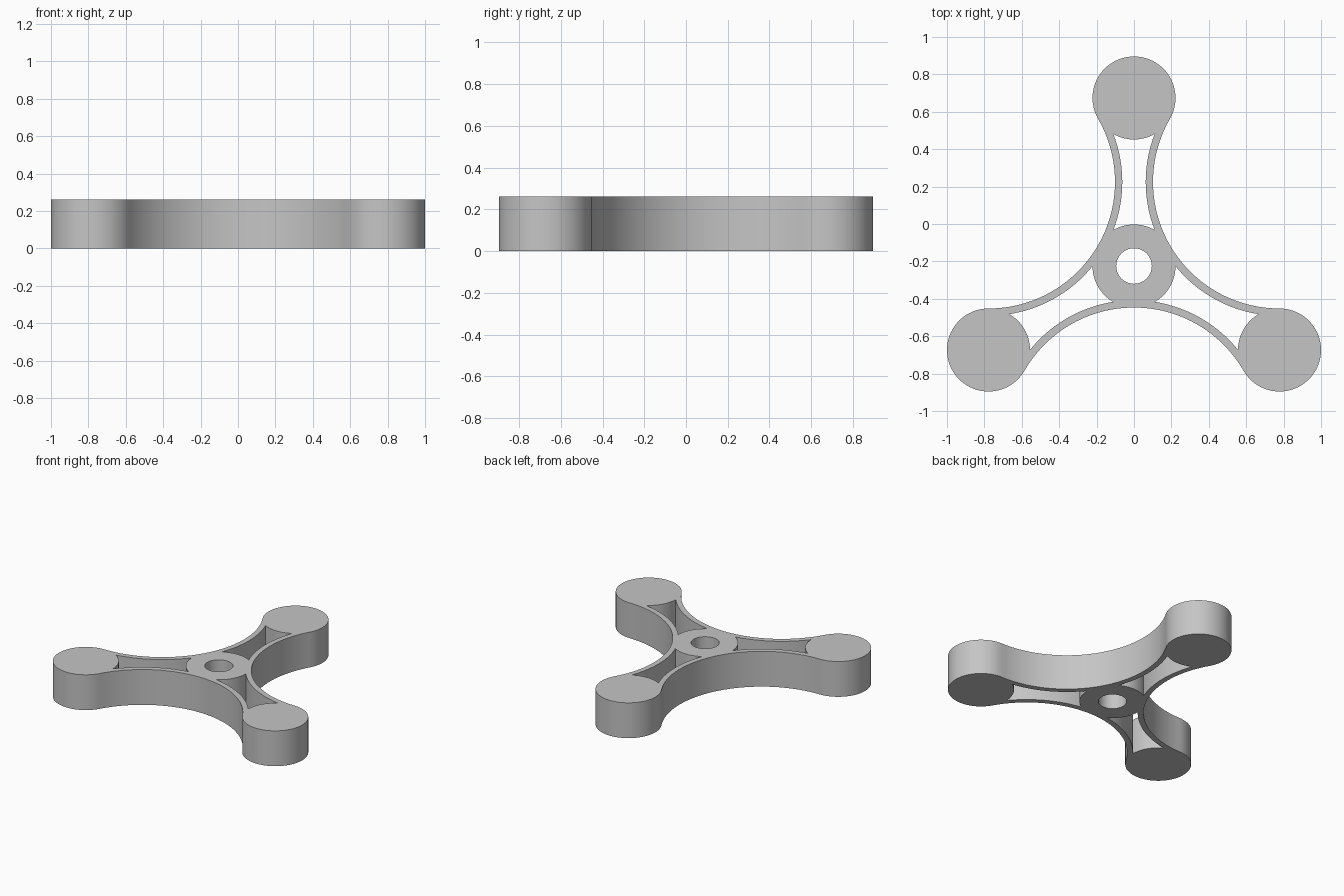
import bpy, bmesh
from math import sin, cos, pi, acos, atan2, sqrt, radians

cube = bpy.data.objects.get("Cube")
if cube:
    bpy.data.objects.remove(cube, do_unlink=True)

HEIGHT = 0.262
PAD_R = 0.222                          # round pads and hub
REACH = (1 - PAD_R) / cos(pi / 6)      # hub centre to pad centre
WEB_R = REACH - PAD_R                  # concave outer side of each arm
WEB_IN = WEB_R + 0.039                 # inner face of the thin arm wall
HOLE_R = 0.095
ARMS = [radians(a) for a in (90, 210, 330)]


def polar(r, a):
    return r * cos(a), r * sin(a)


def arc(centre, r, start, end, steps):
    """Points along an arc, leaving out the last one so arcs can be chained."""
    points = []
    for i in range(steps):
        x, y = polar(r, start + (end - start) * i / steps)
        points.append((centre[0] + x, centre[1] + y))
    return points


# Outer outline: each pad runs tangent into a concave side
outline = []
for a in ARMS:
    outline += arc(polar(REACH, a), PAD_R, a - 2 * pi / 3, a + 2 * pi / 3, 44)
    outline += arc(polar(REACH, a + pi / 3), WEB_R, a - pi / 3, a - pi, 48)

# Opening in each arm, bounded by hub, two walls and pad
t = pi / 3 - acos((REACH**2 + PAD_R**2 - WEB_IN**2) / (2 * REACH * PAD_R))
side = REACH * sqrt(3) / 2
b = atan2(REACH / 2 - PAD_R * cos(t), side - PAD_R * sin(t))
slot = arc((0, 0), PAD_R, -t, t, 14)
slot += arc((REACH / 2, side), WEB_IN, -pi / 2 - b, -pi / 2 + b, 20)
slot += arc((REACH, 0), PAD_R, pi - t, pi + t, 14)
slot += arc((REACH / 2, -side), WEB_IN, pi / 2 - b, pi / 2 + b, 20)
slots = [[(x * cos(a) - y * sin(a), x * sin(a) + y * cos(a)) for x, y in slot]
         for a in ARMS]

# Axle hole through the hub
hole = arc((0, 0), HOLE_R, 0, 2 * pi, 48)

# Filled, extruded profile
curve = bpy.data.curves.new("three_arm_body", 'CURVE')
curve.dimensions = '2D'
curve.fill_mode = 'BOTH'
curve.extrude = HEIGHT / 2
for loop in [outline, hole] + slots:
    spline = curve.splines.new('POLY')
    spline.points.add(len(loop) - 1)
    for point, (x, y) in zip(spline.points, loop):
        point.co = (x, y - REACH / 4, 0, 1)
    spline.use_cyclic_u = True

body = bpy.data.objects.new("three_arm_body", curve)
bpy.context.collection.objects.link(body)
body.location.z = HEIGHT / 2
bpy.ops.object.select_all(action='DESELECT')
body.select_set(True)
bpy.context.view_layer.objects.active = body
bpy.ops.object.convert(target='MESH')
body = bpy.context.object

# Weld caps to walls
bm = bmesh.new()
bm.from_mesh(body.data)
bmesh.ops.remove_doubles(bm, verts=bm.verts, dist=0.0002)
bmesh.ops.recalc_face_normals(bm, faces=bm.faces)
bm.to_mesh(body.data)
bm.free()

# Plain grey
grey = bpy.data.materials.new("light_grey")
grey.use_nodes = True
colour = (0.56, 0.56, 0.56, 1)
grey.diffuse_color = colour
grey.node_tree.nodes["Principled BSDF"].inputs["Base Color"].default_value = colour
body.data.materials.clear()
body.data.materials.append(grey)
bpy.ops.object.shade_smooth_by_angle(angle=radians(30))
